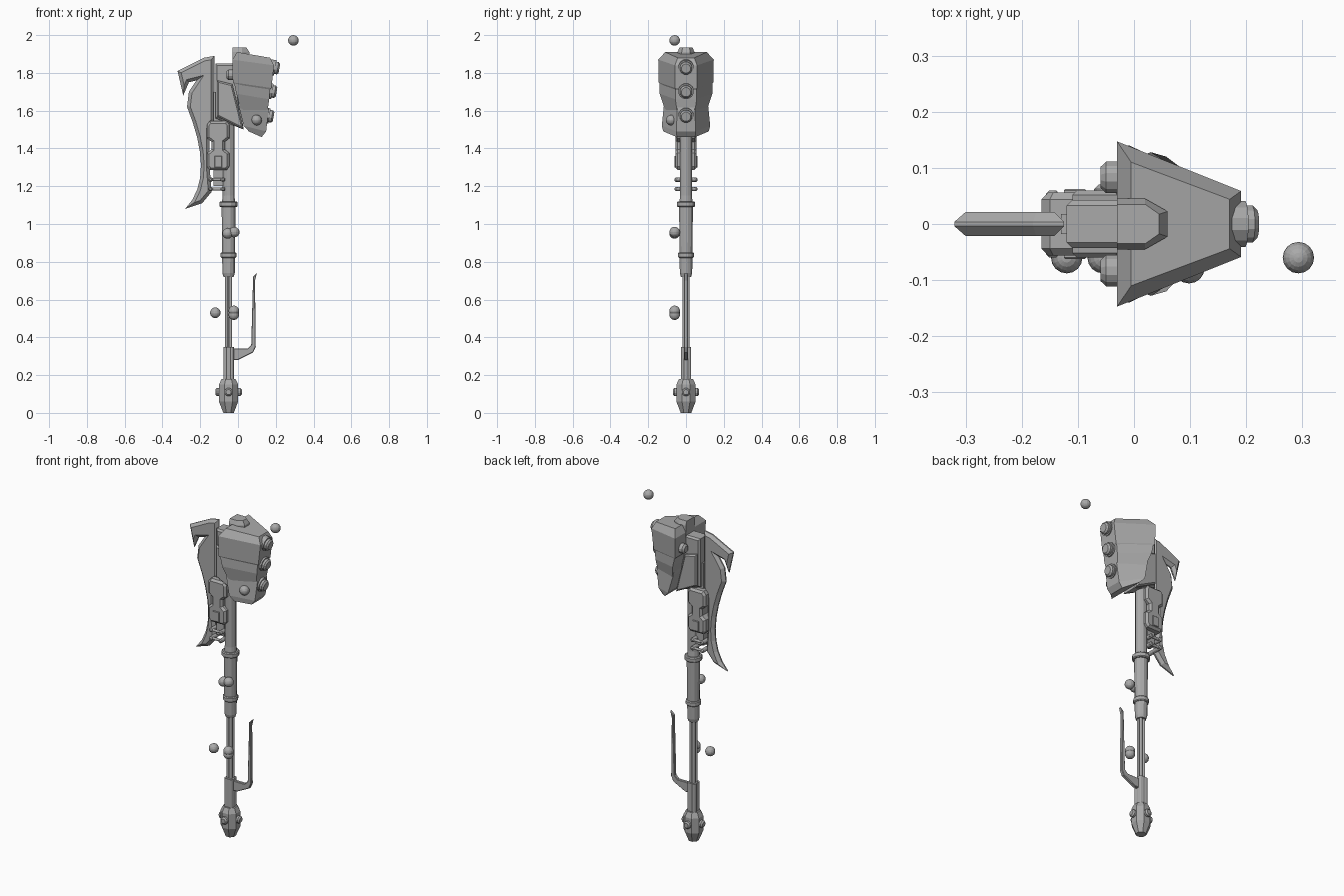
import bpy
import bmesh
import math
from mathutils import Vector
from mathutils.geometry import interpolate_bezier

if "Cube" in bpy.data.objects:
    bpy.data.objects.remove(bpy.data.objects["Cube"])

colour = (0.4, 0.4, 0.4, 1)
grey = bpy.data.materials.new("plain_grey")
grey.use_nodes = True
grey.diffuse_color = colour
grey.node_tree.nodes["Principled BSDF"].inputs["Base Color"].default_value = colour

RIGHTWARD, BACKWARD, UPWARD = (Vector(row) for row in ((1, 0, 0), (0, 1, 0), (0, 0, 1)))
shaft = RIGHTWARD * -0.05
diagonals = [(right, back) for right in (-1, 1) for back in (-1, 1)]


def finish(name, mesh_builder):
    bmesh.ops.recalc_face_normals(mesh_builder, faces=mesh_builder.faces)
    mesh = bpy.data.meshes.new(name)
    mesh_builder.to_mesh(mesh)
    mesh_builder.free()
    mesh.materials.append(grey)
    bpy.context.collection.objects.link(bpy.data.objects.new(name, mesh))


def bridge(mesh_builder, lower, upper):
    """Join two closed loops of vertices with quads."""
    following = lower[1:] + lower[:1]
    following_upper = upper[1:] + upper[:1]
    for quad in zip(lower, following, following_upper, upper):
        mesh_builder.faces.new(quad)


def loft(name, rings):
    """Skin a stack of matching rings and cap both ends."""
    mesh_builder = bmesh.new()
    loops = [[mesh_builder.verts.new(point) for point in ring] for ring in rings]
    for lower, upper in zip(loops, loops[1:]):
        bridge(mesh_builder, lower, upper)
    mesh_builder.faces.new(loops[0])
    mesh_builder.faces.new(loops[-1])
    finish(name, mesh_builder)


def turned(name, origin, profile, axis=UPWARD, sides=12):
    """Turned part: the profile pairs radius with distance along the axis."""
    turn = UPWARD.rotation_difference(axis)
    angles = [math.tau * (side + 0.5) / sides for side in range(sides)]
    loft(name, [[origin + turn @ Vector((radius * math.cos(angle), radius * math.sin(angle), along))
                 for angle in angles] for radius, along in profile])


def rod(name, origin, radius, start, end, axis=UPWARD, bevel=0):
    """Straight rod whose ends can be bevelled."""
    profile = [(radius, start + bevel), (radius, end - bevel)]
    if bevel:
        profile = [(radius - bevel, start)] + profile + [(radius - bevel, end)]
    turned(name, origin, profile, axis)


def plate(name, outline, half, chamfer=0, middle=0):
    """Outline in x and z, thickened along y, with chamfered faces."""
    mesh_builder = bmesh.new()
    rims = [[mesh_builder.verts.new((x, middle + side * (half - chamfer), z)) for x, z in outline]
            for side in (-1, 1)]
    bridge(mesh_builder, *rims)
    caps = [mesh_builder.faces.new(rim) for rim in rims]
    bmesh.ops.recalc_face_normals(mesh_builder, faces=mesh_builder.faces)
    if chamfer:
        for cap in caps:
            bmesh.ops.inset_region(mesh_builder, faces=[cap], thickness=chamfer,
                                   depth=chamfer, use_even_offset=True)
    finish(name, mesh_builder)


def mirrored(quarter, x, z):
    """Complete an outline that is symmetric both ways about its centre."""
    half = quarter + [(across, -up) for across, up in reversed(quarter)]
    whole = half + [(-across, -up) for across, up in half]
    return [(x + across, z + up) for across, up in whole]


# Pommel with four side bolts
turned("pommel", shaft, [(0.03, 0), (0.055, 0.06), (0.055, 0.15), (0.04, 0.18)], sides=8)
for name, axis in (("left", RIGHTWARD), ("right", -RIGHTWARD),
                   ("back", BACKWARD), ("front", -BACKWARD)):
    rod("pommel_bolt_" + name, shaft + UPWARD * 0.11, 0.022, 0, 0.07, axis, bevel=0.008)

# Ribbed lower sleeve and thin bundled shaft
rod("lower_sleeve", shaft, 0.028, 0.16, 0.35)
rod("shaft_core", shaft, 0.012, 0.3, 0.75)
for right, back in diagonals:
    outward = RIGHTWARD * right + BACKWARD * back
    rod("sleeve_rib", shaft + outward * 0.016, 0.012, 0.16, 0.35)
    rod("shaft_rod", shaft + outward * 0.01, 0.008, 0.3, 0.75)

# Grip with two collars, and upper shaft
turned("grip", shaft, [(0.028, 0.72), (0.034, 0.74), (0.038, 1.1), (0.032, 1.15), (0.032, 1.7)])
rod("lower_collar", shaft, 0.043, 0.82, 0.85, bevel=0.005)
rod("upper_collar", shaft, 0.05, 1.09, 1.12, bevel=0.005)

# Lever
plate("lever", [(-0.03, 0.28), (0, 0.28), (0.08, 0.32), (0.094, 0.35), (0.09, 0.7), (0.1, 0.74),
                (0.08, 0.72), (0.07, 0.36), (0.05, 0.34), (-0.03, 0.34)], 0.01, 0.003)

# Hooked blade with a swept edge
edge = [Vector(point) for point in ((-0.28, 1.08), (-0.16, 1.2), (-0.18, 1.4), (-0.27, 1.62))]
sweep = [point[:] for point in interpolate_bezier(*edge, 9)]
hook = [(-0.26, 1.7), (-0.22, 1.76), (-0.26, 1.75), (-0.29, 1.68), (-0.32, 1.81), (-0.18, 1.88)]
spine = [(-0.125, 1.89), (-0.125, 1.55), (-0.15, 1.5), (-0.15, 1.3), (-0.14, 1.17), (-0.19, 1.11)]
plate("blade", sweep + hook + spine, 0.021, 0.017)

# Rail and waisted latch between blade and shaft
plate("rail", mirrored([(0.025, 0.25)], -0.105, 1.45), 0.018)
latch_quarter = [(0.045, 0.13), (0.06, 0.11), (0.06, 0.04), (0.035, 0.02)]
plate("latch", mirrored(latch_quarter, -0.105, 1.415), 0.056, 0.012)
for side in (-1, 1):
    plate("latch_window", mirrored([(0.02, 0.03)], -0.105, 1.33), 0.004, 0.002, side * 0.058)

# Two clamps, each with cross pins and side bars
for height in (1.185, 1.235):
    level = UPWARD * height
    for x in (-0.145, -0.08):
        rod("clamp_pin", level + RIGHTWARD * x, 0.012, -0.06, 0.06, BACKWARD, bevel=0.006)
    for side in (-1, 1):
        rod("clamp_bar", level + BACKWARD * side * 0.045, 0.008, -0.15, -0.07, RIGHTWARD)

# Head mount with a wider cheek and two short cylinders
plate("mount", [(-0.12, 1.85), (-0.02, 1.85), (0.03, 1.5), (-0.12, 1.56)], 0.043, 0.01)
plate("mount_cheek", [(-0.11, 1.76), (-0.03, 1.74), (0.03, 1.5), (-0.11, 1.57)], 0.06, 0.008)
for side in (-1, 1):
    rod("mount_cylinder", UPWARD * 1.79 + BACKWARD * side * 0.083, 0.029, -0.06, 0,
        RIGHTWARD, bevel=0.01)


def striking_x(height):
    return 0.15 + 0.12 * (height - 1.5)


def head_ring(height, width, inset=0):
    """Wedge section, narrow and dropped at the striking face."""
    rear = max(-0.03, 0.035 - 0.25 * (height - 1.5)) + inset
    face_height = height - 0.03
    face = striking_x(face_height) - inset
    narrow = width * 0.4
    return [(rear, -width, height), (face, -narrow, face_height),
            (face, narrow, face_height), (rear, width, height)]


# Wedge shaped hammer head in three blocks
loft("head_upper", [head_ring(1.91, 0.11, 0.025), head_ring(1.87, 0.147),
                    head_ring(1.75, 0.145), head_ring(1.73, 0.13, 0.01)])
loft("head_middle", [head_ring(1.76, 0.14, 0.006), head_ring(1.69, 0.14, 0.004),
                     head_ring(1.6, 0.11, 0.006)])
loft("head_lower", [head_ring(1.65, 0.11, 0.006), head_ring(1.63, 0.117),
                    head_ring(1.52, 0.128), head_ring(1.49, 0.12, 0.02)])


def cap_ring(height, width, nose):
    side = [(-0.03, width), (0.02, width), (nose, width / 2)]
    return [(x, y, height) for x, y in side] + [(x, -y, height) for x, y in reversed(side)]


# Cap on top of the head
loft("head_cap", [cap_ring(1.84, 0.045, 0.06), cap_ring(1.91, 0.045, 0.06),
                  cap_ring(1.934, 0.035, 0.045)])

# Three stepped studs, square to the leaning striking face
facing = (RIGHTWARD - UPWARD * 0.17).normalized()
for height in (1.83, 1.705, 1.575):
    base = RIGHTWARD * (striking_x(height) - 0.012) + UPWARD * height
    rod("face_stud_ring", base, 0.042, -0.02, 0.02, facing)
    rod("face_stud", base, 0.034, 0, 0.042, facing, bevel=0.009)

# Loose balls beside the model
for x, z in ((0.293, 1.972), (-0.055, 0.95), (-0.02, 0.957), (-0.12, 0.53),
             (-0.022, 0.52), (-0.022, 0.54), (0.098, 1.55)):
    ball = bmesh.new()
    bmesh.ops.create_uvsphere(ball, u_segments=16, v_segments=10, radius=0.028)
    depth = -0.078 if x == 0.098 else -0.06
    bmesh.ops.translate(ball, vec=(x, depth, z), verts=ball.verts)
    finish("ball", ball)
